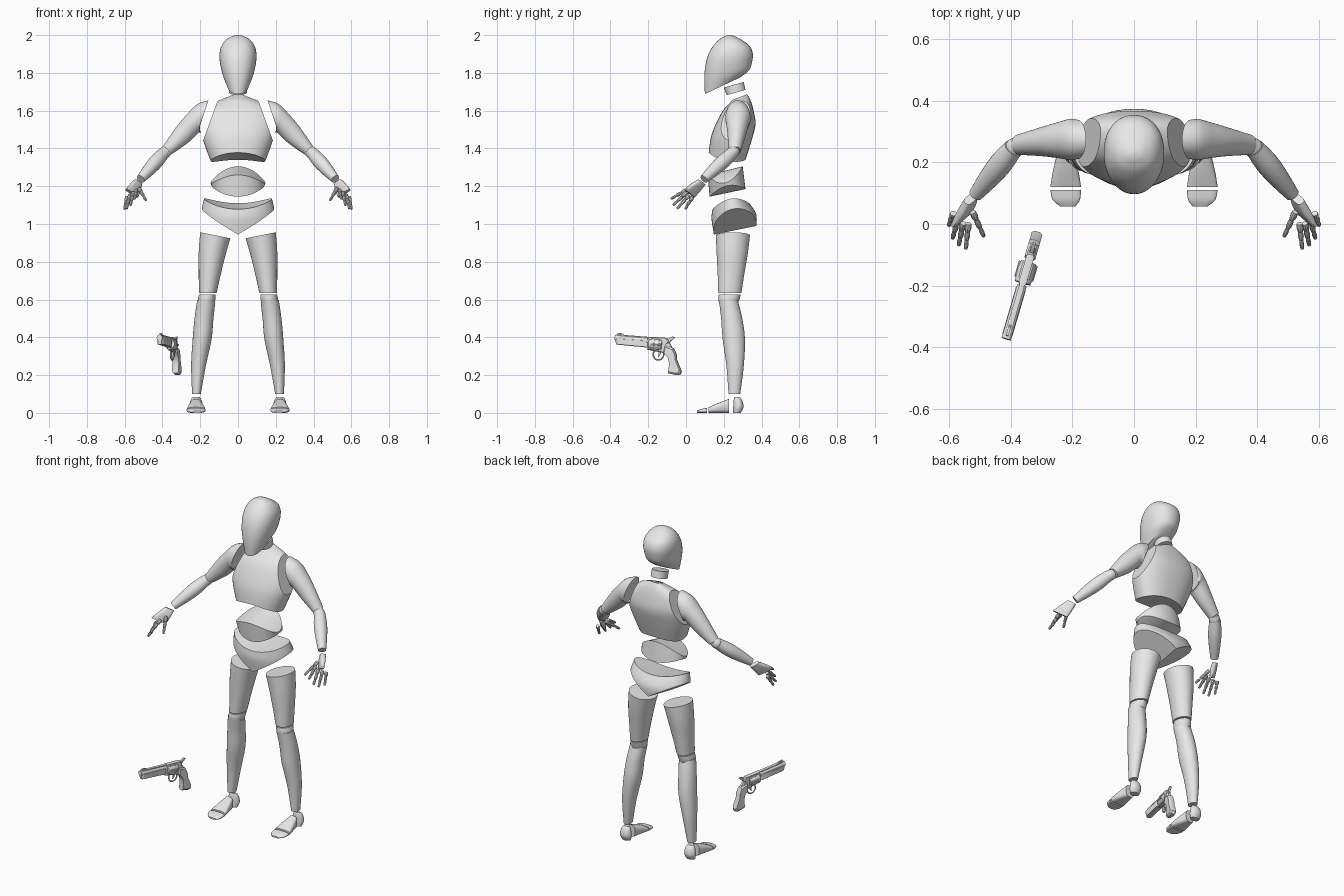
import bpy, bmesh, math
from mathutils import Vector as V

if "Cube" in bpy.data.objects:
    bpy.data.objects.remove(bpy.data.objects["Cube"])

grey = bpy.data.materials.new("light_grey")
grey.use_nodes = True
grey.diffuse_color = (0.8, 0.8, 0.8, 1)
grey.node_tree.nodes["Principled BSDF"].inputs["Base Color"].default_value = (0.8, 0.8, 0.8, 1)
parts = []


def finish(name, bm, cuts=()):
    """Trim with flat cuts, close the holes and make the object."""
    for co, no in cuts:
        geom = bm.verts[:] + bm.edges[:] + bm.faces[:]
        bmesh.ops.bisect_plane(bm, geom=geom, plane_co=co, plane_no=no, clear_outer=True)
        bmesh.ops.holes_fill(bm, edges=[e for e in bm.edges if e.is_boundary], sides=0)
    bmesh.ops.recalc_face_normals(bm, faces=bm.faces[:])
    me = bpy.data.meshes.new(name)
    bm.to_mesh(me)
    bm.free()
    me.materials.append(grey)
    ob = bpy.data.objects.new(name, me)
    bpy.context.collection.objects.link(ob)
    parts.append(ob)


def ring(c, u, v, bow=0):
    return [*c, *u, *v, bow]


def slab(yf, zf, yb, zb, w, bow=0):
    """Cross-section given by its front and back points and half width."""
    return ring((0, (yf + yb) / 2, (zf + zb) / 2), (w, 0, 0), (0, (yb - yf) / 2, (zb - zf) / 2), bow)


def limb(x, y, z, rx, ry, tilt=0):
    return ring((x, y, z), (rx, 0, tilt), (0, ry, 0))


def spline(a, b, c, d, t):
    return [(2*q + (r-p)*t + (2*p-5*q+4*r-s)*t*t + (3*q-p-3*r+s)*t**3) / 2
            for p, q, r, s in zip(a, b, c, d)]


def loft(name, rings, side=1, n=40, sub=6, p=2, cuts=()):
    """Skin a smooth body through elliptical cross-sections."""
    k = len(rings) - 1
    dense = [spline(rings[max(i-1, 0)], rings[i], rings[i+1], rings[min(i+2, k)], j / sub)
             for i in range(k) for j in range(sub)] + [rings[k]]
    bm = bmesh.new()
    rows = []
    for r in dense:
        c, u, v = V(r[:3]), V(r[3:6]), V(r[6:9])
        row = []
        for i in range(n):
            a = math.tau * i / n
            ca, sa = [math.copysign(abs(f) ** (2 / p), f) for f in (math.cos(a), math.sin(a))]
            q = c + u * ca + v * sa + V((0, 0, r[9] * ca * ca))
            row.append(bm.verts.new((q.x * side, q.y, q.z)))
        rows.append(row)
    for a, b in zip(rows, rows[1:]):
        for i in range(n):
            j = (i + 1) % n
            bm.faces.new((a[i], a[j], b[j], b[i]))
    for row in (rows[0], rows[-1]):
        for i in range(n // 2):
            bm.faces.new([row[t] for t in dict.fromkeys((i, i + 1, n - i - 1, (n - i) % n))])
    finish(name, bm, cuts)


def tube(name, a, b, radii, side=1, n=24, sub=4):
    a, b = V(a), V(b)
    u = (b - a).orthogonal().normalized()
    v = (b - a).normalized().cross(u)
    k = len(radii) - 1
    loft(name, [ring(a.lerp(b, i / k), u * r, v * r) for i, r in enumerate(radii)], side, n, sub)


# Head and neck
loft("head", [slab(.10, 1.688, .285, 1.775, .055), slab(.097, 1.76, .335, 1.815, .08),
              slab(.10, 1.82, .352, 1.87, .094), slab(.112, 1.88, .352, 1.91, .098),
              slab(.135, 1.93, .335, 1.945, .09), slab(.17, 1.972, .295, 1.975, .066),
              slab(.205, 1.994, .258, 1.994, .032), slab(.228, 2, .234, 2, .004)], p=2.2)
loft("neck", [slab(.215, 1.682, .315, 1.71, .047), slab(.20, 1.722, .305, 1.752, .046)], sub=1)

# Chest with flat shoulder cuts
loft("chest", [slab(.12, 1.378, .315, 1.34, .145, -.025), slab(.132, 1.46, .35, 1.45, .185, -.01),
               slab(.158, 1.53, .368, 1.53, .20), slab(.195, 1.6, .358, 1.6, .185),
               slab(.228, 1.637, .343, 1.652, .12), slab(.245, 1.657, .325, 1.687, .04)], p=2.3,
     cuts=[(V((s * .107, 0, 1.655)), V((s * .195, 0, .071))) for s in (1, -1)])

# Waist and pelvis with sloping leg cuts
loft("waist", [slab(.115, 1.26, .30, 1.305, .145, -.065),
               slab(.125, 1.145, .315, 1.185, .14, .038)], sub=1)
loft("pelvis", [slab(.14, 1.078, .335, 1.11, .18, .04), slab(.135, 1.03, .372, 1.05, .194, .02),
                slab(.145, .96, .368, .97, .19), slab(.155, .9, .34, .9, .17)],
     cuts=[(V((0, .15, .945)), V((s * .6, .2, -1))) for s in (1, -1)])

for side, word in ((1, "left"), (-1, "right")):
    # Legs
    loft(word + "_thigh", [limb(.12, .248, .94, .08, .09, .016), limb(.135, .245, .85, .073, .083),
                           limb(.15, .238, .73, .058, .07), limb(.16, .232, .634, .047, .061)], side)
    loft(word + "_knee", [limb(.162, .232, .628, .044, .058), limb(.165, .228, .605, .046, .056),
                          limb(.167, .225, .58, .042, .05)], side)
    loft(word + "_shin", [limb(.168, .225, .592, .048, .05, .007), limb(.18, .242, .5, .05, .056),
                          limb(.19, .253, .39, .05, .059), limb(.209, .26, .25, .039, .046),
                          limb(.22, .256, .1, .023, .031)], side)
    # Feet
    loft(word + "_heel", [limb(.222, .27, 0, .028, .02), limb(.222, .277, .03, .036, .027),
                          limb(.222, .275, .065, .03, .023), limb(.222, .268, .085, .018, .012)], side)

    def sole(x, y, w, h):
        return ring((x, y, h), (w, 0, 0), (0, 0, h))
    loft(word + "_foot", [sole(.222, .228, .028, .037), sole(.222, .17, .042, .026),
                          sole(.222, .12, .05, .015)], side, p=3)
    loft(word + "_toes", [sole(.222, .111, .05, .013), sole(.22, .078, .044, .01),
                          sole(.215, .057, .024, .005)], side, p=3)

    # Arms
    def arm(x, y, z, ux, uz, ry):
        return ring((x, y, z), (ux, 0, uz), (0, ry, 0))
    loft(word + "_upper_arm", [arm(.184, .275, 1.572, -.028, .083, .064),
                               arm(.208, .275, 1.558, .008, .076, .067),
                               arm(.238, .273, 1.533, .034, .046, .06),
                               arm(.295, .268, 1.472, .033, .04, .048),
                               arm(.375, .258, 1.389, .024, .02, .033)], side)
    tube(word + "_elbow", (.37, .26, 1.393), (.403, .237, 1.365), (.027, .032, .027), side)
    tube(word + "_forearm", (.392, .247, 1.377), (.515, .095, 1.238), (.032, .038, .033, .023), side)

    # Hands: palm, four jointed fingers and a thumb
    spread, along = V((.03, -.025, .02)), V((.04, -.065, -.06))
    flat = spread.cross(along).normalized()
    loft(word + "_palm", [ring((.53, .083, 1.222), spread * -.6, flat * .014),
                          ring((.545, .05, 1.193), spread * -.85, flat * .016),
                          ring((.562, .018, 1.162), spread * -1.05, flat * .01)], side, 24, 3, 3.5)
    digits = (("index", (.538, .002, 1.18), (.547, -.082, 1.132)),
              ("middle", (.555, .003, 1.167), (.57, -.07, 1.098)),
              ("ring", (.572, .018, 1.155), (.59, -.048, 1.08)),
              ("little", (.587, .035, 1.145), (.602, -.005, 1.077)),
              ("thumb", (.525, .04, 1.19), (.487, -.042, 1.125)))
    for name, a, b in digits:
        a, b = V(a), V(b)
        for j in range(3):
            r = .0115 - .0018 * j
            tube(f"{word}_{name}_finger_{j + 1}", a.lerp(b, j / 3 + .01), a.lerp(b, (j + 1) / 3 - .02),
                 (r * .85, r, r * .75), side, 10, 2)

# Revolver lying in its own slanted plane
across = V((.957, -.29, 0))


def spot(y, z):
    return V((-.306 + .293 * y, y, z))


def plate(name, outline, t):
    """Extruded side outline with a chamfered rim."""
    bm = bmesh.new()
    mid = sum((spot(*q) for q in outline), V()) / len(outline)
    rows = [[bm.verts.new(mid.lerp(spot(*q), f) + across * t * k) for q in outline]
            for k, f in ((-1, .86), (-.55, 1), (.55, 1), (1, .86))]
    n = len(outline)
    for a, b in zip(rows, rows[1:]):
        for i in range(n):
            bm.faces.new((a[i], a[(i+1) % n], b[(i+1) % n], b[i]))
    bm.faces.new(rows[0])
    bm.faces.new(rows[-1])
    finish(name, bm)


plate("gun_barrel_shroud", [(-.372, .395), (-.368, .362), (-.2, .346), (-.2, .385)], .017)
tube("gun_barrel", spot(-.374, .398), spot(-.2, .383), (.016, .016), n=12, sub=1)
plate("gun_barrel_rib", [(-.37, .416), (-.37, .40), (-.195, .385), (-.195, .402)], .009)
plate("gun_front_sight", [(-.362, .424), (-.365, .412), (-.325, .41), (-.335, .42)], .004)
plate("gun_frame_top", [(-.2, .403), (-.2, .388), (-.12, .38), (-.1, .36), (-.085, .375), (-.1, .397)], .013)
plate("gun_frame", [(-.205, .4), (-.205, .335), (-.12, .318), (-.085, .32), (-.075, .35), (-.1, .39)], .012)
tube("gun_cylinder", spot(-.192, .366), spot(-.125, .36), (.027, .029, .029, .026), n=12, sub=1)
for i in range(6):
    a = math.tau * i / 6
    off = across * .025 * math.cos(a) + V((0, 0, .025 * math.sin(a)))
    tube(f"gun_chamber_{i + 1}", spot(-.178, .365) + off, spot(-.128, .36) + off, (.007, .007), n=8, sub=1)
plate("gun_hammer", [(-.1, .38), (-.085, .375), (-.06, .398), (-.068, .405), (-.09, .395)], .006)
plate("gun_trigger", [(-.145, .33), (-.13, .328), (-.138, .305), (-.148, .294), (-.144, .31)], .004)
plate("gun_grip", [(-.11, .36), (-.066, .343), (-.052, .31), (-.05, .283), (-.025, .22), (-.03, .203),
                   (-.05, .2), (-.092, .21), (-.086, .26), (-.095, .295), (-.118, .322)], .018)
bpy.ops.mesh.primitive_torus_add(location=spot(-.146, .309), major_radius=.029, minor_radius=.004,
                                 major_segments=24, minor_segments=8,
                                 rotation=across.to_track_quat('Z', 'Y').to_euler())
guard = bpy.context.object
guard.name = "gun_trigger_guard"
guard.data.materials.append(grey)
parts.append(guard)

# Smooth shading with sharp rims
for ob in parts:
    ob.select_set(True)
bpy.context.view_layer.objects.active = guard
bpy.ops.object.shade_smooth_by_angle(angle=math.radians(32))
